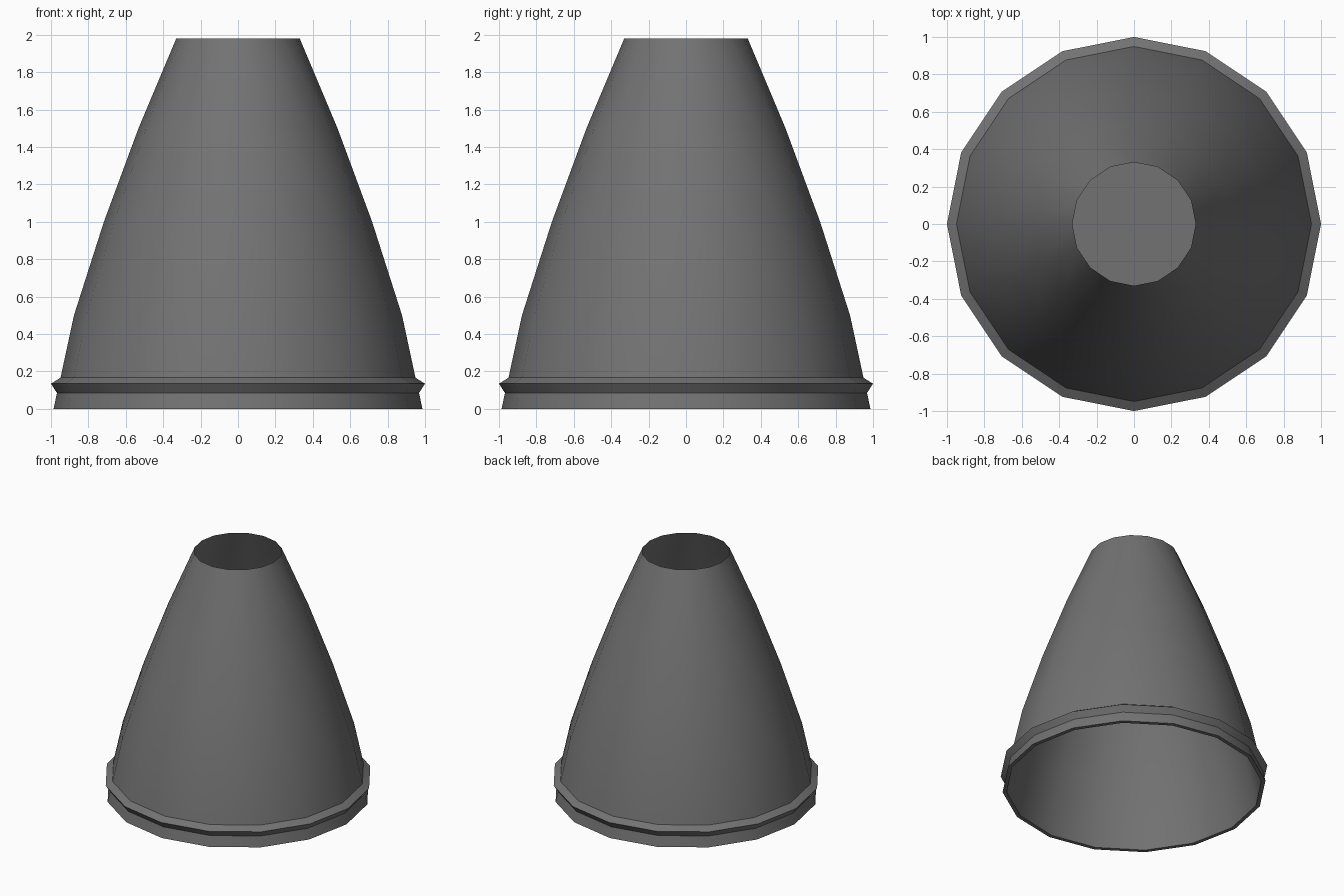
import bpy, bmesh, math

if "Cube" in bpy.data.objects:
    bpy.data.objects.remove(bpy.data.objects["Cube"])

SIDES = 16

mat = bpy.data.materials.new("dark grey metal")
mat.diffuse_color = (0.17, 0.17, 0.17, 1)
mat.use_nodes = True
mat.node_tree.nodes["Principled BSDF"].inputs["Base Color"].default_value = mat.diffuse_color

# (radius, height): outer skin from open top to foot, then inner skin back up
PROFILE = [(0.33, 1.98), (0.532, 1.5), (0.717, 1.0), (0.877, 0.5),
           (0.949, 0.166), (1.0, 0.134), (0.968, 0.085), (0.986, 0.0),
           (0.955, 0.0), (0.92, 0.166), (0.85, 0.5), (0.69, 1.0), (0.505, 1.5)]

bm = bmesh.new()
rings = []
for r, z in PROFILE:
    rings.append([bm.verts.new((r * math.cos(2 * math.pi * i / SIDES),
                                r * math.sin(2 * math.pi * i / SIDES), z))
                  for i in range(SIDES)])

# Bell walls
for a, b in zip(rings, rings[1:]):
    for i in range(SIDES):
        j = (i + 1) % SIDES
        bm.faces.new((a[i], b[i], b[j], a[j]))

# Inner bulkhead closing the cavity below the open neck, facing down
bm.faces.new(list(reversed(rings[-1])))

mesh = bpy.data.meshes.new("nozzle_bell")
bm.to_mesh(mesh)
bm.free()
mesh.materials.append(mat)
bell = bpy.data.objects.new("nozzle_bell", mesh)
bpy.context.collection.objects.link(bell)

# Smooth around the sides, crisp at the collar and rims
bpy.context.view_layer.objects.active = bell
bell.select_set(True)
bpy.ops.object.shade_smooth_by_angle(angle=math.radians(30))
